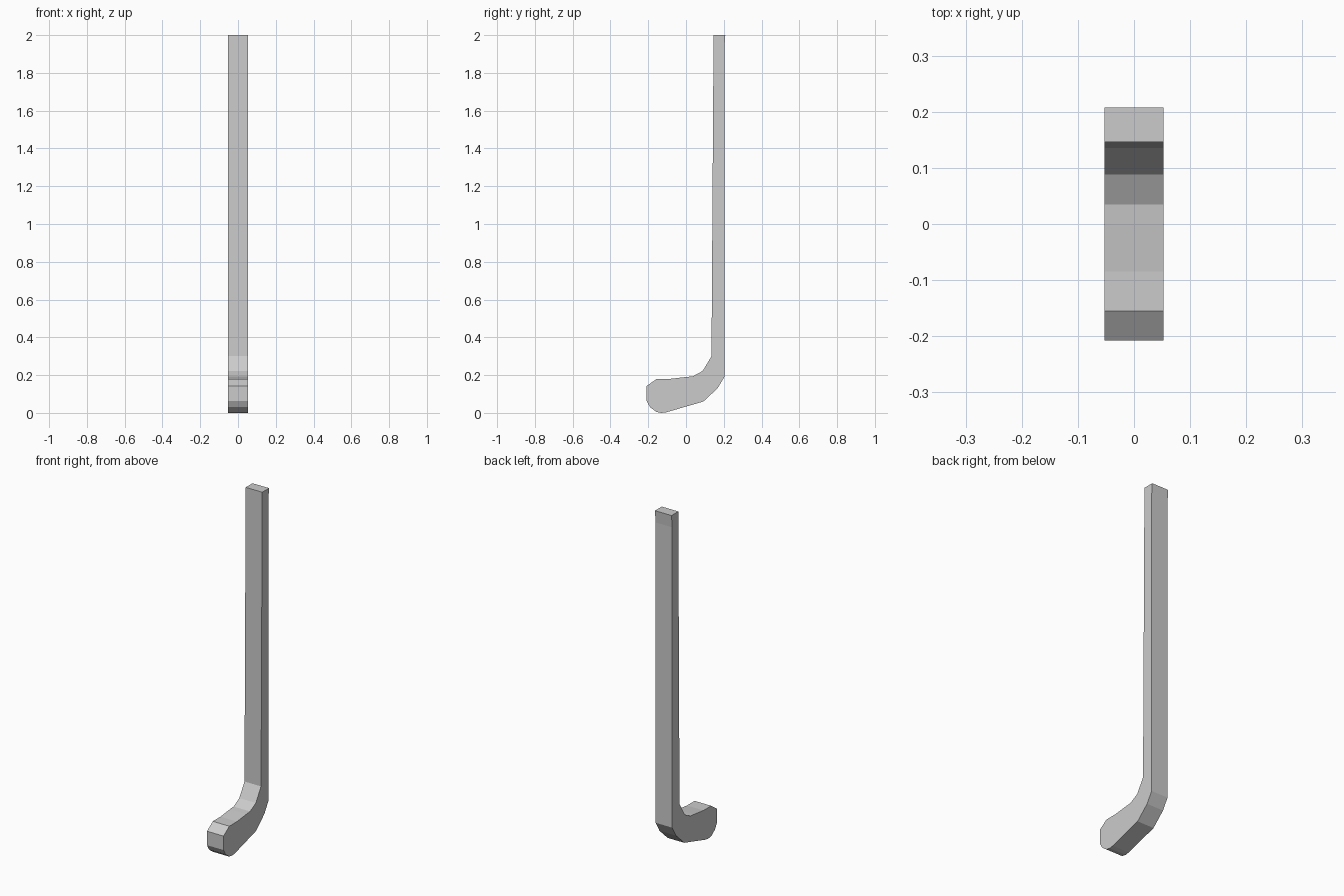
import bpy, bmesh

if "Cube" in bpy.data.objects:
    bpy.data.objects.remove(bpy.data.objects["Cube"])

HALF_WIDTH = 0.053

# side outline (y, z): down the back of the shaft, round the blade, up the front
outline = [
    (0.208, 2.0), (0.203, 1.93), (0.203, 0.19), (0.167, 0.13), (0.092, 0.06),
    (-0.105, 0.003), (-0.13, 0.0), (-0.157, 0.005), (-0.19, 0.03), (-0.208, 0.062),
    (-0.208, 0.143), (-0.155, 0.18), (-0.085, 0.18), (0.0, 0.19), (0.035, 0.193),
    (0.088, 0.222), (0.135, 0.3), (0.146, 2.0),
]

# stick: outline extruded across its width
bm = bmesh.new()
side = bm.faces.new([bm.verts.new((-HALF_WIDTH, y, z)) for y, z in outline])
ext = bmesh.ops.extrude_face_region(bm, geom=[side], use_keep_orig=True)
moved = [v for v in ext["geom"] if isinstance(v, bmesh.types.BMVert)]
bmesh.ops.translate(bm, verts=moved, vec=(2 * HALF_WIDTH, 0, 0))
bmesh.ops.recalc_face_normals(bm, faces=bm.faces)

mesh = bpy.data.meshes.new("hockey_stick")
bm.to_mesh(mesh)
bm.free()
stick = bpy.data.objects.new("hockey_stick", mesh)
bpy.context.collection.objects.link(stick)
